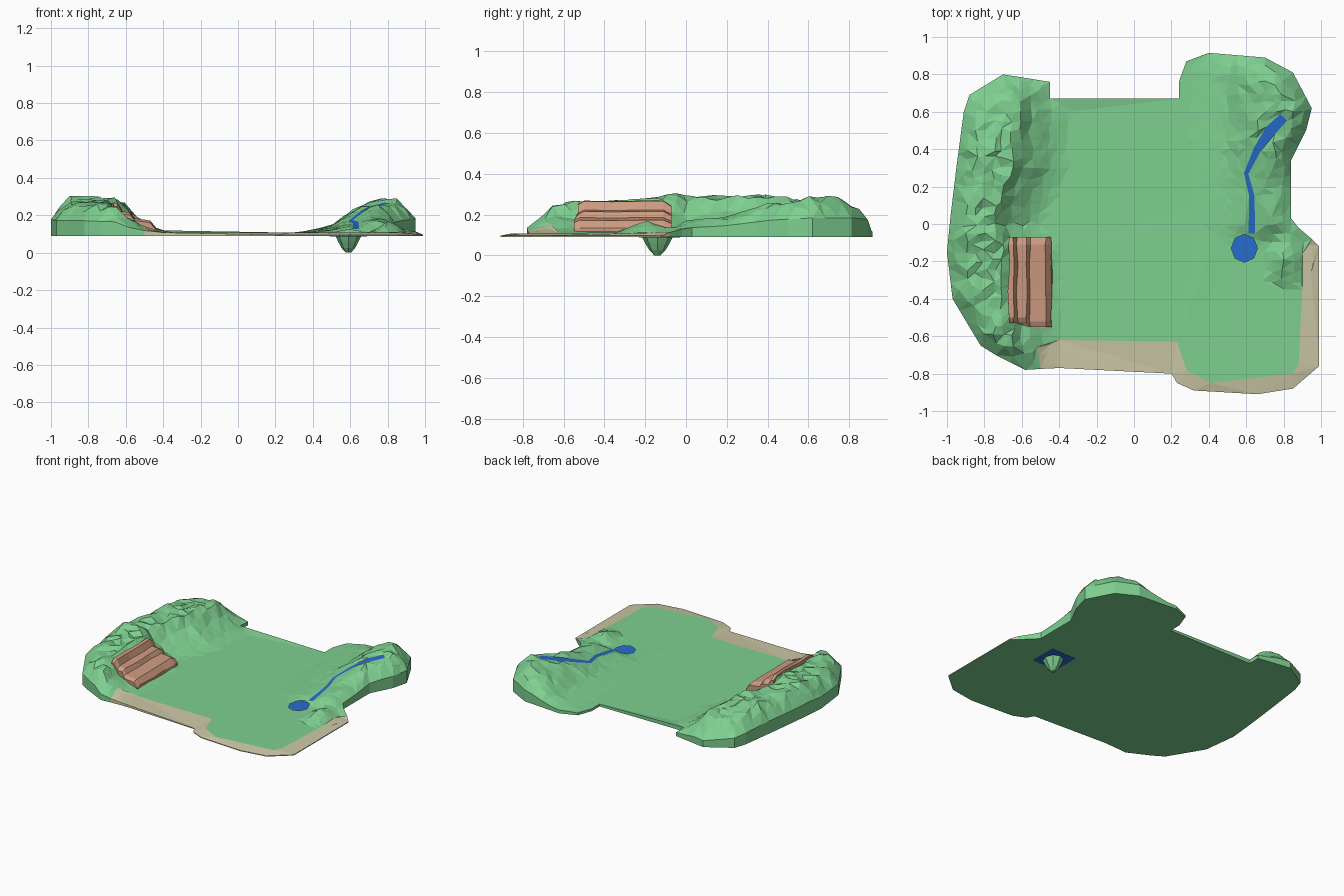
import bpy, bmesh, math, random
from mathutils import Vector
from mathutils.geometry import delaunay_2d_cdt, intersect_point_line

if "Cube" in bpy.data.objects:
    bpy.data.objects.remove(bpy.data.objects["Cube"])

random.seed(4)
BASE, GROUND = 0.09, 0.108

OUTLINE = [(-.45, .67), (.24, .67), (.24, .76), (.28, .87), (.40, .915), (.70, .89), (.85, .81), (.95, .62),
           (.92, .5), (.84, .34), (.84, .03), (.88, -.02), (.95, -.08), (.99, -.12), (.99, -.76), (.85, -.88),
           (.66, -.91), (.32, -.89), (.23, -.85), (.2, -.8), (-.4, -.77), (-.5, -.775), (-.58, -.78), (-.74, -.7),
           (-.82, -.65), (-.97, -.4), (-1, -.15), (-.98, .05), (-.95, .3), (-.91, .6), (-.88, .69), (-.7, .8),
           (-.45, .76)]
SHORE = [(-.5, -.775), (-.52, -.66), (-.4, -.62), (.23, -.63), (.28, -.78), (.41, -.85), (.85, -.80), (.88, -.75),
         (.90, -.35), (.90, -.16), (.95, -.08)]
BEACH = SHORE + [(1.2, -.08), (1.2, -1.1), (-.5, -1.1)]
STREAM = [(.80, .57), (.73, .50), (.66, .40), (.60, .27), (.63, .15), (.63, -.05)]
WIDTH = [.025, .03, .02, .012, .014, .018]
POND_C = (.59, -.13)
POND = [(POND_C[0] + .07 * math.cos(a * math.pi / 4), POND_C[1] + .075 * math.sin(a * math.pi / 4)) for a in range(8)]


def material(name, rgb):
    m = bpy.data.materials.new(name)
    m.diffuse_color = (*rgb, 1)
    m.use_nodes = True
    m.node_tree.nodes["Principled BSDF"].inputs["Base Color"].default_value = m.diffuse_color
    return m


GREEN = material("grass", (.21, .63, .28))
SAND = material("sand", (.60, .57, .38))
BLUE = material("water", (.02, .15, .62))
BROWN = material("clay", (.62, .33, .22))


def finish(name, bm, mat, recalc=True):
    if recalc:
        bmesh.ops.recalc_face_normals(bm, faces=bm.faces)
    me = bpy.data.meshes.new(name)
    bm.to_mesh(me)
    bm.free()
    me.materials.append(mat)
    ob = bpy.data.objects.new(name, me)
    bpy.context.collection.objects.link(ob)
    return ob


def lerp(table, x):
    if x <= table[0][0]:
        return table[0][1]
    for (a, u), (b, v) in zip(table, table[1:]):
        if x <= b:
            return u + (v - u) * (x - a) / (b - a)
    return table[-1][1]


def inside(p, poly):
    hit = False
    for (ax, ay), (bx, by) in zip(poly, poly[1:] + poly[:1]):
        if (ay > p[1]) != (by > p[1]) and p[0] < ax + (p[1] - ay) * (bx - ax) / (by - ay):
            hit = not hit
    return hit


def edge_distance(p, poly, closed=True):
    best, p = 9, Vector((p[0], p[1], 0))
    for a, b in zip(poly, poly[1:] + (poly[:1] if closed else [])):
        a, b = Vector((*a, 0)), Vector((*b, 0))
        q, t = intersect_point_line(p, a, b)
        q = a.lerp(b, min(1, max(0, t)))
        best = min(best, (p - q).length)
    return best


# Hill height above the plain
def hill(x, y):
    crest = lerp([(-.12, -.66), (0, -.76), (.3, -.63), (.75, -.60)], y)
    left = lerp([(-.78, .13), (-.65, .15), (-.2, .16), (-.03, .19), (.1, .175), (.4, .18), (.65, .15), (.8, .07)], y)
    left *= lerp([(0, 1), (.04, .62), (.1, .42), (.17, .15), (.26, 0)], x - crest)
    right = lerp([(-.1, .0), (0, .35), (.2, .5), (.4, .85), (.6, 1), (.9, 1)], y) * .178
    right *= lerp([(.32, 0), (.5, .2), (.6, .62), (.7, .9), (.8, 1)], x)
    rocks = .065 * max(0, 1 - math.hypot((x - .81) / .1, (y + .19) / .17))
    if -.68 < x < -.43 and -.55 < y < -.06:
        left *= .85
    return max(left, right, rocks)


def height(x, y):
    h, d = hill(x, y), edge_distance((x, y), OUTLINE)
    rise = lerp([(0, .42), (.04, .74), (.09, 1)], d)
    stream = edge_distance((x, y), STREAM, False)
    noise = random.uniform(-.09, .07) * h if stream > .04 else -.08 * h
    if d < .005 and h == 0 and (y < -.6 or x > .9):
        return .096
    return GROUND + h * rise + noise * (d > .01)


# Stream banks
left_bank, right_bank = [], []
for i, p in enumerate(STREAM):
    a, b = Vector(STREAM[max(i - 1, 0)]), Vector(STREAM[min(i + 1, len(STREAM) - 1)])
    n = (b - a).normalized().orthogonal() * WIDTH[i]
    left_bank.append((p[0] + n.x, p[1] + n.y))
    right_bank.append((p[0] - n.x, p[1] - n.y))
RIVER = left_bank + right_bank[::-1]

# Shared low-poly triangulation of the island
points, edges = [], []


def chain(pts, closed):
    s = len(points)
    points.extend(Vector(p) for p in pts)
    edges.extend((s + i, s + i + 1) for i in range(len(pts) - 1))
    if closed:
        edges.append((s + len(pts) - 1, s))


fine = []
for a, b in zip(OUTLINE, OUTLINE[1:] + OUTLINE[:1]):
    a, b = Vector(a), Vector(b)
    n = max(1, round((b - a).length / .08)) if hill(*((a + b) / 2)) > .02 else 1
    fine += [tuple(a.lerp(b, i / n)) for i in range(n)]
chain(fine, True)
chain(SHORE, False)
chain(RIVER, True)
chain(POND, True)
step = .05
for i in range(-20, 21):
    for j in range(-19, 20):
        p = (i * step + random.uniform(-.015, .015), j * step + random.uniform(-.015, .015))
        near_water = edge_distance(p, RIVER) < .015 or edge_distance(p, POND) < .02
        if inside(p, OUTLINE) and edge_distance(p, OUTLINE) > .025 and not near_water and not inside(p, POND) \
                and not inside(p, RIVER):
            if hill(*p) > .003 or (hill(p[0] - .06, p[1]) + hill(p[0] + .06, p[1])) > .004:
                points.append(Vector(p))
verts, _, tris, *_ = delaunay_2d_cdt(points, edges, [], 0, 1e-5)
coords = [(v.x, v.y, height(v.x, v.y)) for v in verts]

regions = {"grass_terrain": [], "beach": [], "stream": []}
for t in tris:
    c = sum((verts[i] for i in t), Vector((0, 0))) / 3
    if not inside(c, OUTLINE) or inside(c, POND):
        continue
    key = "stream" if inside(c, RIVER) else "beach" if inside(c, BEACH) else "grass_terrain"
    regions[key].append(t)

for (name, faces), mat in zip(regions.items(), (GREEN, SAND, BLUE)):
    bm = bmesh.new()
    vs = {i: bm.verts.new(coords[i]) for i in sorted({i for t in faces for i in t})}
    for t in faces:
        f = bm.faces.new([vs[i] for i in t])
        f.normal_update()
        if f.normal.z < 0:
            f.normal_flip()
    # Outer walls down to the flat underside
    rim = [e for e in bm.edges if e.is_boundary and
           edge_distance(((e.verts[0].co + e.verts[1].co) / 2).xy, OUTLINE) < .002]
    new = bmesh.ops.extrude_edge_only(bm, edges=rim)["geom"]
    for v in new:
        if isinstance(v, bmesh.types.BMVert):
            v.co.z = BASE
    finish(name, bm, mat)

# Flat underside
bm = bmesh.new()
f = bm.faces.new([bm.verts.new((*p, BASE)) for p in OUTLINE])
f.normal_update()
if f.normal.z > 0:
    f.normal_flip()
bmesh.ops.triangulate(bm, faces=bm.faces)
finish("underside", bm, GREEN, False)

# Pond water sheet, showing through the hole and beneath the base
bm = bmesh.new()
bmesh.ops.create_cube(bm, size=1)
for v in bm.verts:
    v.co = (POND_C[0] + v.co.x * .2, POND_C[1] + v.co.y * .2, .093 + v.co.z * .010)
finish("pond_water", bm, BLUE)

# Pond bowl below the base
bm = bmesh.new()
rings = []
for r, z in [(.068, .088), (.055, .06), (.036, .025), (.014, .0)]:
    rings.append([bm.verts.new((POND_C[0] + r * math.cos(a * math.pi / 4), POND_C[1] - .01 + r * 1.1 *
                                math.sin(a * math.pi / 4), z)) for a in range(8)])
for lo, hi in zip(rings, rings[1:]):
    for i in range(8):
        bm.faces.new([lo[i], lo[(i + 1) % 8], hi[(i + 1) % 8], hi[i]])
bm.faces.new(rings[-1])
finish("pond_bowl", bm, GREEN)

# Clay terrace on the left hill
PROFILE = [(-.67, .15), (-.67, .268), (-.645, .265), (-.625, .222), (-.575, .215), (-.555, .185), (-.47, .172),
           (-.44, .135), (-.44, .11)]
bm = bmesh.new()
rows = []
for y, k in [(-.53, .93), (-.50, 1), (-.36, .99), (-.22, 1), (-.11, 1), (-.07, .90)]:
    rows.append([bm.verts.new((x + random.uniform(-.006, .006), y - (.02 if x > -.56 and y < -.4 else 0), z * k))
                 for x, z in PROFILE])
for a, b in zip(rows, rows[1:]):
    for i in range(len(PROFILE)):
        j = (i + 1) % len(PROFILE)
        bm.faces.new([a[i], a[j], b[j], b[i]])
bm.faces.new(rows[0])
bm.faces.new(rows[-1])
finish("clay_terrace", bm, BROWN)
